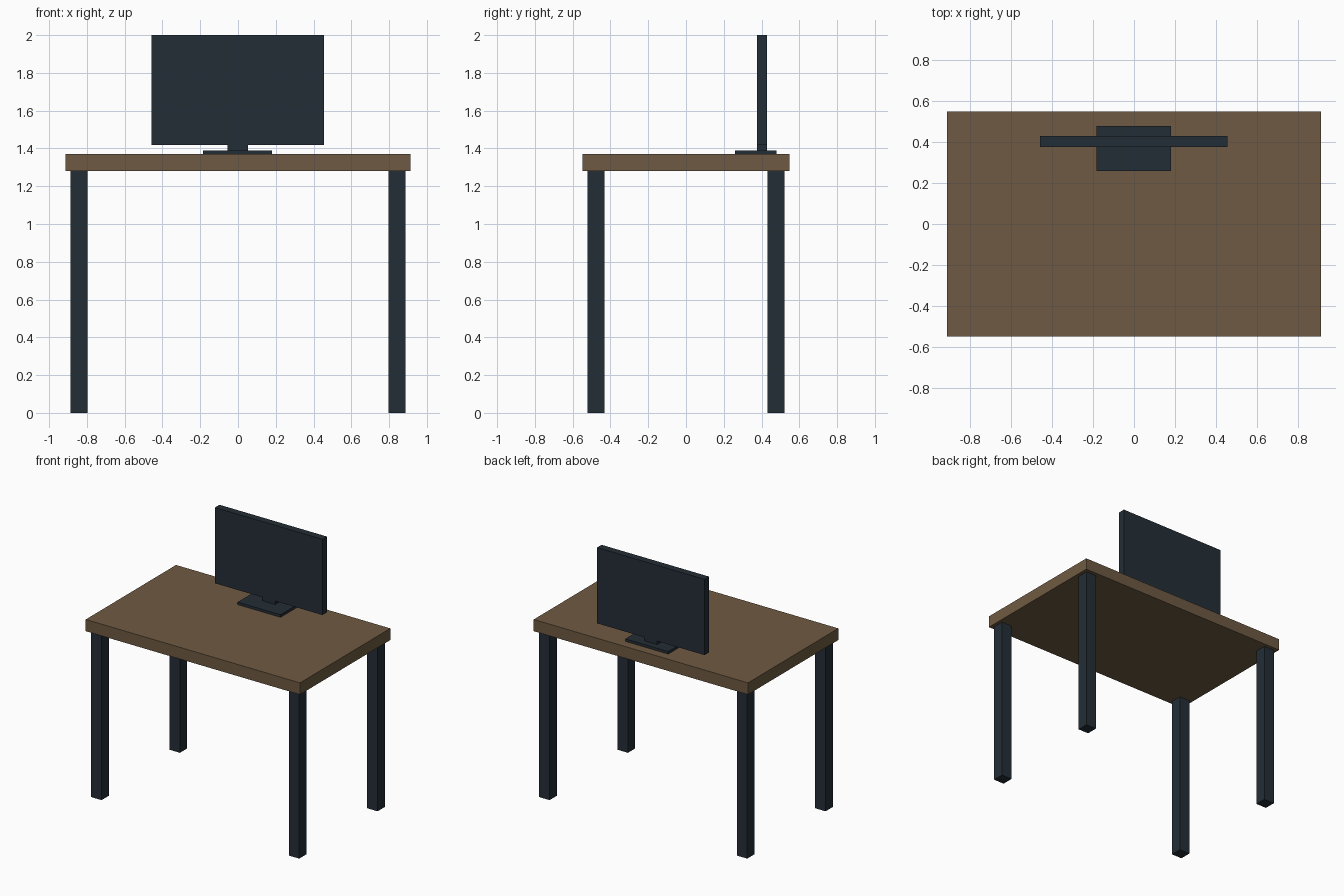
import bpy

if "Cube" in bpy.data.objects:
    bpy.data.objects.remove(bpy.data.objects["Cube"])


def material(name, color):
    m = bpy.data.materials.new(name)
    m.diffuse_color = (*color, 1.0)
    m.use_nodes = True
    m.node_tree.nodes["Principled BSDF"].inputs["Base Color"].default_value = m.diffuse_color
    return m


wood = material("brown_wood", (0.156, 0.102, 0.054))
dark = material("dark_slate", (0.017, 0.027, 0.037))


def box(name, x, y, z, mat):
    """Box spanning the (min, max) ranges on each axis."""
    spans = (x, y, z)
    bpy.ops.mesh.primitive_cube_add(size=1, location=[(a + b) / 2 for a, b in spans])
    o = bpy.context.object
    o.name = name
    o.scale = [b - a for a, b in spans]
    bpy.ops.object.transform_apply(location=False, rotation=False, scale=True)
    o.data.materials.append(mat)
    return o


# Desk: top and four square legs
box("table_top", (-0.912, 0.912), (-0.549, 0.549), (1.28, 1.37), wood)
for side, sx in (("left", -1), ("right", 1)):
    for end, sy in (("front", -1), ("back", 1)):
        box(f"{end}_{side}_leg",
            sorted((sx * 0.797, sx * 0.886)),
            sorted((sy * 0.432, sy * 0.521)),
            (0.0, 1.28), dark)

# Monitor: foot plate, neck and screen
box("monitor_foot", (-0.184, 0.181), (0.259, 0.479), (1.37, 1.39), dark)
box("monitor_neck", (-0.056, 0.053), (0.375, 0.43), (1.39, 1.417), dark)
box("monitor_screen", (-0.459, 0.456), (0.375, 0.43), (1.417, 2.0), dark)
